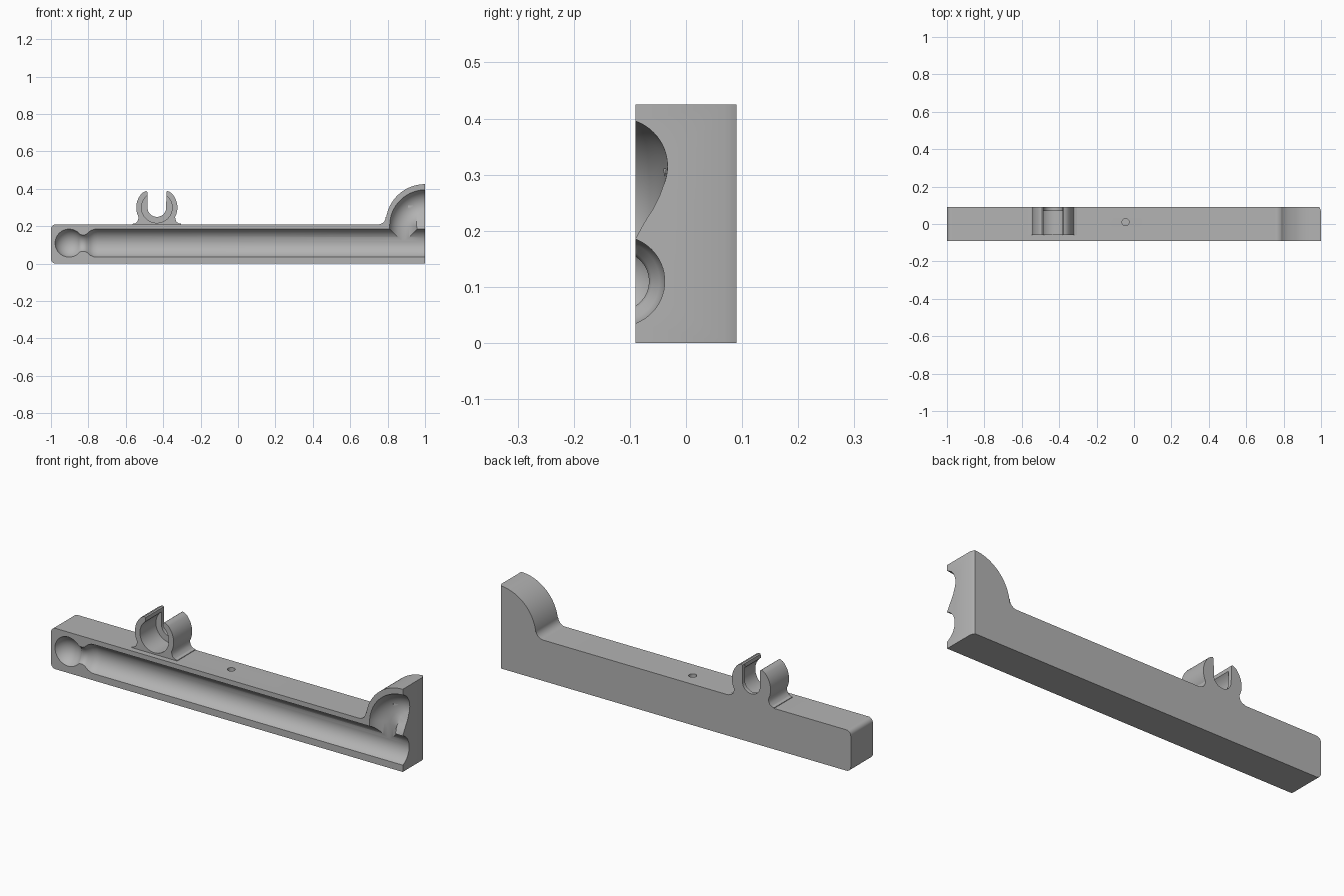
import bpy, bmesh
from math import sin, cos, pi, radians
from mathutils import Vector

cube = bpy.data.objects.get("Cube")
if cube:
    bpy.data.objects.remove(cube, do_unlink=True)

GREY = 0.45
mat = bpy.data.materials.new("light grey plastic")
mat.use_nodes = True
mat.diffuse_color = (GREY, GREY, GREY, 1)
mat.node_tree.nodes["Principled BSDF"].inputs["Base Color"].default_value = (GREY, GREY, GREY, 1)


def finish(name, bm):
    bmesh.ops.recalc_face_normals(bm, faces=bm.faces)
    mesh = bpy.data.meshes.new(name)
    bm.to_mesh(mesh)
    bm.free()
    mesh.materials.append(mat)
    ob = bpy.data.objects.new(name, mesh)
    bpy.context.collection.objects.link(ob)
    return ob


def prism(name, outline, axis, lo, hi):
    """Extrude a flat outline along one axis."""
    bm = bmesh.new()

    def place(p, d):
        co = list(p)
        co.insert("xyz".index(axis), d)
        return bm.verts.new(co)

    a = [place(p, lo) for p in outline]
    b = [place(p, hi) for p in outline]
    bm.faces.new(a)
    bm.faces.new(b)
    for i in range(len(a)):
        j = (i + 1) % len(a)
        bm.faces.new((a[i], a[j], b[j], b[i]))
    return finish(name, bm)


def arc(cx, cz, r, start, end, steps):
    angles = [radians(start + (end - start) * i / steps) for i in range(steps + 1)]
    return [(cx + r * cos(t), cz + r * sin(t)) for t in angles]


def tube(name, path, y=-0.118, sides=64):
    """Round channel through (x, z, radius) stations."""
    bm = bmesh.new()
    rings = []
    for i, (x, z, r) in enumerate(path):
        p, q = path[max(i - 1, 0)], path[min(i + 1, len(path) - 1)]
        t = Vector((q[0] - p[0], 0, q[1] - p[1])).normalized()
        n = Vector((-t.z, 0, t.x))
        rings.append([bm.verts.new(Vector((x, y, z)) + r * (cos(a) * n + sin(a) * Vector((0, 1, 0))))
                      for a in (2 * pi * k / sides for k in range(sides))])
    for a, b in zip(rings, rings[1:]):
        for k in range(sides):
            m = (k + 1) % sides
            bm.faces.new((a[k], a[m], b[m], b[k]))
    bm.faces.new(rings[0])
    bm.faces.new(rings[-1])
    return finish(name, bm)


def cut(body, cutter):
    cutter.hide_render = True
    mod = body.modifiers.new("cut", "BOOLEAN")
    mod.operation = "DIFFERENCE"
    mod.solver = "EXACT"
    mod.object = cutter
    bpy.context.view_layer.objects.active = body
    bpy.ops.object.modifier_apply(modifier=mod.name)
    bpy.data.objects.remove(cutter, do_unlink=True)


# Bar with rounded left end and quarter-round hump on the right
R = 0.025
outline = [(1, 0)]
outline += arc(1, 0.215, 0.21, 90, 180, 32)
outline += arc(0.75, 0.25, 0.04, 0, -90, 10)
outline += arc(-1 + R, 0.21 - R, R, 90, 180, 8)
outline += arc(-1 + R, R, R, 180, 270, 8)
body = prism("holder_body", outline, "y", -0.09, 0.09)

# Long groove with ball pocket and narrow neck
AXIS = 0.11
ball = [(-0.903 + 0.08 * cos(t), AXIS, 0.08 * sin(t))
        for t in (radians(179 - 135 * i / 24) for i in range(25))]
neck = [(-0.835, AXIS, 0.052), (-0.82, AXIS, 0.052), (-0.808, AXIS, 0.057),
        (-0.79, AXIS, 0.071), (-0.77, AXIS, 0.079), (-0.75, AXIS, 0.08), (1.1, AXIS, 0.08)]
cut(body, tube("groove_cutter", ball + neck))

# Curved inlet dropping into the groove
inlet = [(1.1, 0.315, 0.085)]
inlet += [(x, z, 0.085 - 0.006 * i / 24) for i, (x, z) in enumerate(arc(1, 0.2, 0.115, 90, 180, 24))]
inlet += [(0.885, AXIS, 0.079)]
cut(body, tube("inlet_cutter", inlet))

# Flared lower lip of the inlet
flare = [(-0.15, 0.31), (-0.036, 0.31), (-0.039, 0.285), (-0.047, 0.262),
         (-0.058, 0.24), (-0.068, 0.225), (-0.078, 0.208), (-0.09, 0.186), (-0.15, 0.186)]
cut(body, prism("flare_cutter", flare, "x", 0.91, 1.1))

# Chamfer on the rear right edge and small hole in the top
cut(body, prism("chamfer_cutter", [(0.99, 0.091), (1.001, 0.068), (1.1, 0.1)], "z", -0.1, 0.6))
cut(body, prism("hole_cutter", arc(-0.045, 0.01, 0.019, 0, 345, 23), "z", 0.17, 0.3))

# Open spring clip: ring in front, narrower lip at the rear
CX, CZ = -0.434, 0.30


def clip(name, inner, lo, hi):
    half = [(0.13, 0.205), (0.13, 0.213), (0.115, 0.216), (0.104, 0.226), (0.099, 0.24)]
    half += arc(0, CZ, 0.11, -27, 46, 20)
    half += [(0.066, 0.385), (0.057, 0.388), (0.051, 0.384)] + inner
    mirrored = [(-x, z) for x, z in reversed(half[:-1])]
    return prism(name, [(CX + x, z) for x, z in half + mirrored], "y", lo, hi)


ring = clip("clip_ring", arc(0, CZ, 0.082, 52, -90, 28), -0.06, 0.07)
lip = clip("clip_rear_lip", arc(0, CZ, 0.05, 0, -90, 16), 0.07, 0.09)

# Smooth curved walls, keep edges crisp
bpy.ops.object.select_all(action="DESELECT")
for ob in (body, ring, lip):
    ob.select_set(True)
bpy.context.view_layer.objects.active = body
bpy.ops.object.shade_smooth_by_angle(angle=radians(30))
